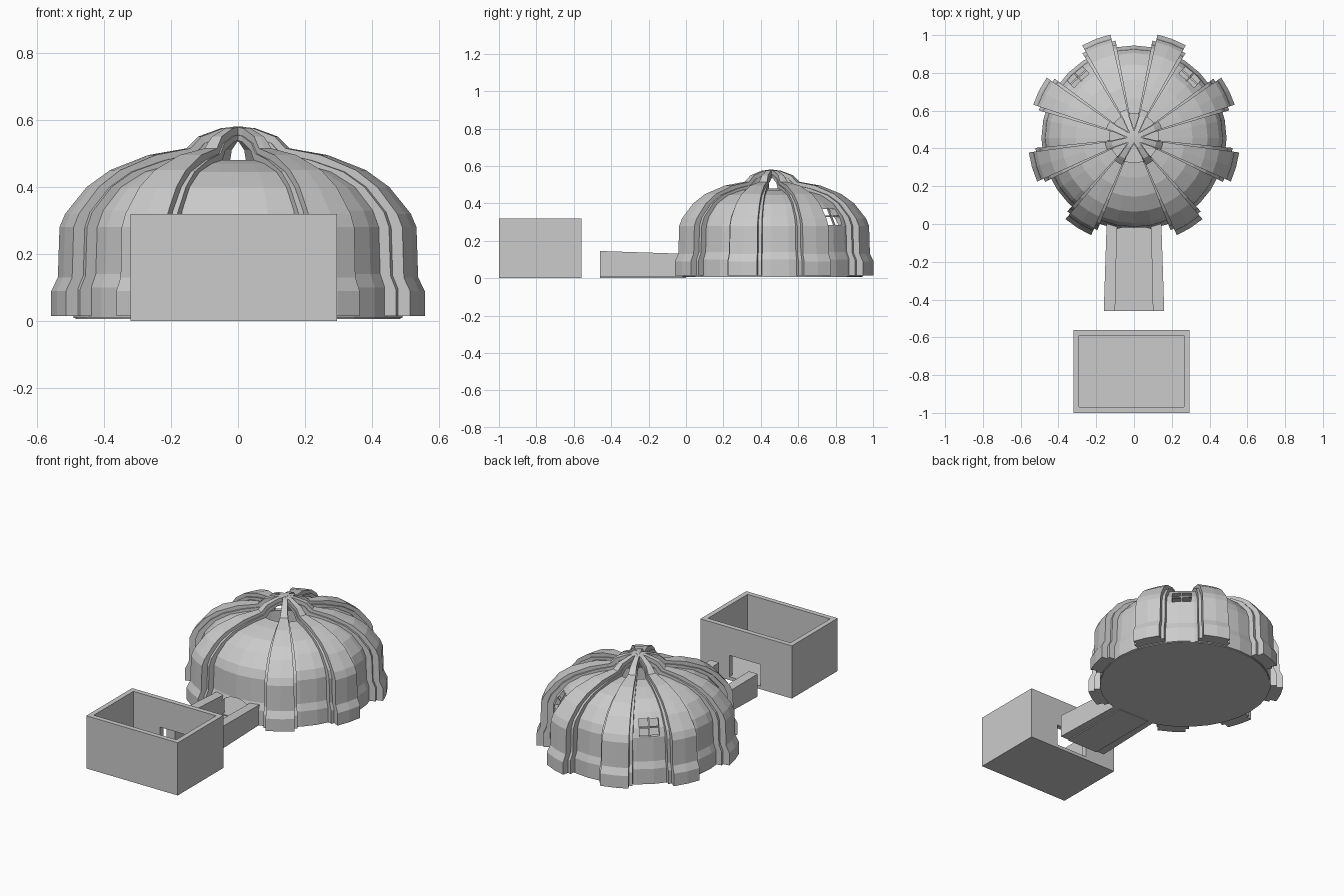
import bpy, bmesh
from math import sin, cos, pi, radians
from mathutils import Matrix

if "Cube" in bpy.data.objects:
    bpy.data.objects.remove(bpy.data.objects["Cube"])

CY = 0.455  # dome centre in y


def make(name, verts, faces):
    me = bpy.data.meshes.new(name)
    me.from_pydata(verts, [], faces)
    bm = bmesh.new()
    bm.from_mesh(me)
    bmesh.ops.remove_doubles(bm, verts=bm.verts, dist=1e-5)
    bmesh.ops.recalc_face_normals(bm, faces=bm.faces)
    bm.to_mesh(me)
    bm.free()
    ob = bpy.data.objects.new(name, me)
    bpy.context.collection.objects.link(ob)
    return ob


def prism(name, bottom, top):
    """Solid between two matching loops of points."""
    n = len(bottom)
    faces = [tuple(range(n)), tuple(range(n, 2 * n))]
    faces += [(i, (i + 1) % n, n + (i + 1) % n, n + i) for i in range(n)]
    return make(name, list(bottom) + list(top), faces)


def box(name, x0, x1, y0, y1, z0, z1):
    loop = [(x0, y0), (x1, y0), (x1, y1), (x0, y1)]
    return prism(name, [(x, y, z0) for x, y in loop], [(x, y, z1) for x, y in loop])


def cut(ob, cutter):
    m = ob.modifiers.new("cut", 'BOOLEAN')
    m.object = cutter
    m.operation = 'DIFFERENCE'
    m.solver = 'EXACT'
    bpy.context.view_layer.objects.active = ob
    bpy.ops.object.modifier_apply(modifier=m.name)
    bpy.data.objects.remove(cutter, do_unlink=True)


def place(ob, deg):
    """Turn a part built along +x around the dome axis."""
    ob.data.transform(Matrix.Translation((0, CY, 0)) @ Matrix.Rotation(radians(deg), 4, 'Z'))
    return ob


# Dome shell: closed outer + inner profile spun round the axis
dome_prof = [(.49, .01), (.49, .10), (.475, .14), (.47, .28), (.45, .33),
             (.39, .40), (.31, .445), (.21, .47), (.13, .48)]
inner = [(r - .025 * (r > .2), z - .02 * (z > .3)) for r, z in reversed(dome_prof)]
loop = dome_prof + inner
N, L = 32, len(loop)
verts = [(r * cos(2 * pi * k / N), CY + r * sin(2 * pi * k / N), z)
         for k in range(N) for r, z in loop]
faces = [(k * L + i, ((k + 1) % N) * L + i, ((k + 1) % N) * L + (i + 1) % L, k * L + (i + 1) % L)
         for k in range(N) for i in range(L)]
dome = make("dome_shell", verts, faces)

# Windows in the back panels, with glazing bars
for side, az in (("right", 47.5), ("left", 132.5)):
    cut(dome, place(box("window_cutter", .3, .6, -.055, .055, .285, .37), az))
    t = .004
    place(prism("window_upright_" + side,
                [(.455, -t, .28), (.465, -t, .28), (.465, t, .28), (.455, t, .28)],
                [(.405, -t, .375), (.415, -t, .375), (.415, t, .375), (.405, t, .375)]), az)
    place(box("window_crossbar_" + side, .432, .442, -.056, .056, .326, .334), az)

# Arched doorway from the passage into the dome
arch = [(-.095, 0), (.095, 0)] + [(.095 * cos(pi * i / 8), .08 + .06 * sin(pi * i / 8)) for i in range(9)]
cut(dome, prism("door_cutter", [(x, -.2, z) for x, z in arch], [(x, .1, z) for x, z in arch]))

# Round floor of the dome
disc = [(.485 * cos(2 * pi * k / N), CY + .485 * sin(2 * pi * k / N)) for k in range(N)]
prism("dome_floor", [(x, y, .006) for x, y in disc], [(x, y, .02) for x, y in disc])

# Two-tier ribs that run up the dome and cross over the top opening
base_prof = [(.47, .015), (.47, .10), (.465, .14), (.46, .28), (.44, .33), (.385, .395),
             (.31, .44), (.21, .465), (.13, .475), (.10, .51), (.05, .535), (0, .54)]
low_prof = [(.525, .015), (.525, .095), (.507, .135), (.502, .28), (.485, .325), (.42, .40),
            (.35, .445), (.24, .48), (.14, .50), (.11, .53), (.05, .552), (0, .557)]
high_prof = [(.562, .015), (.562, .09), (.542, .13), (.537, .28), (.52, .32), (.455, .40),
             (.385, .45), (.27, .495), (.155, .515), (.12, .55), (.05, .575), (0, .58)]


def rib(name, outer, half_deg, min_w, az):
    section = outer + base_prof[::-1]
    n, m = len(section), len(outer)
    vs = []
    for s in (-1, 0, 1):
        for r, z in section:
            w = max(r * sin(radians(half_deg)), min_w)
            x = r * cos(radians(half_deg)) if s else r
            vs.append((x, s * w, z))
    fs = [(c * n + i, c * n + (i + 1) % n, (c + 1) * n + (i + 1) % n, (c + 1) * n + i)
          for c in (0, 1) for i in range(n)]
    for c in (0, 2):
        fs += [(c * n + i, c * n + i + 1, c * n + n - 2 - i, c * n + n - 1 - i) for i in range(m - 1)]
    place(make(name, vs, fs), az)


for k, step in enumerate((69, 26.5, -16, -58)):
    for side, az in (("right", step), ("left", 180 - step)):
        rib(f"rib_lower_{side}_{k}", low_prof, 10.3, .017, az)
        rib(f"rib_upper_{side}_{k}", high_prof, 8.2, .013, az)

# Open passage: floor strip and two walls
box("passage_floor", -.105, .105, -.46, 0, .002, .014)
for side, s in (("right", 1), ("left", -1)):
    plan = [(.10, -.46, .145), (.16, -.46, .145), (.145, 0, .13), (.09, 0, .13)]
    prism("passage_wall_" + side, [(s * x, y, .008) for x, y, z in plan],
          [(s * x, y, z) for x, y, z in plan])

# Open-topped entrance room with a doorway in its back wall
room = box("entrance_room", -.32, .295, -1, -.56, 0, .32)
cut(room, box("room_cutter", -.29, .265, -.97, -.59, .02, .5))
cut(room, box("room_door_cutter", -.11, .10, -.65, -.5, .02, .15))
